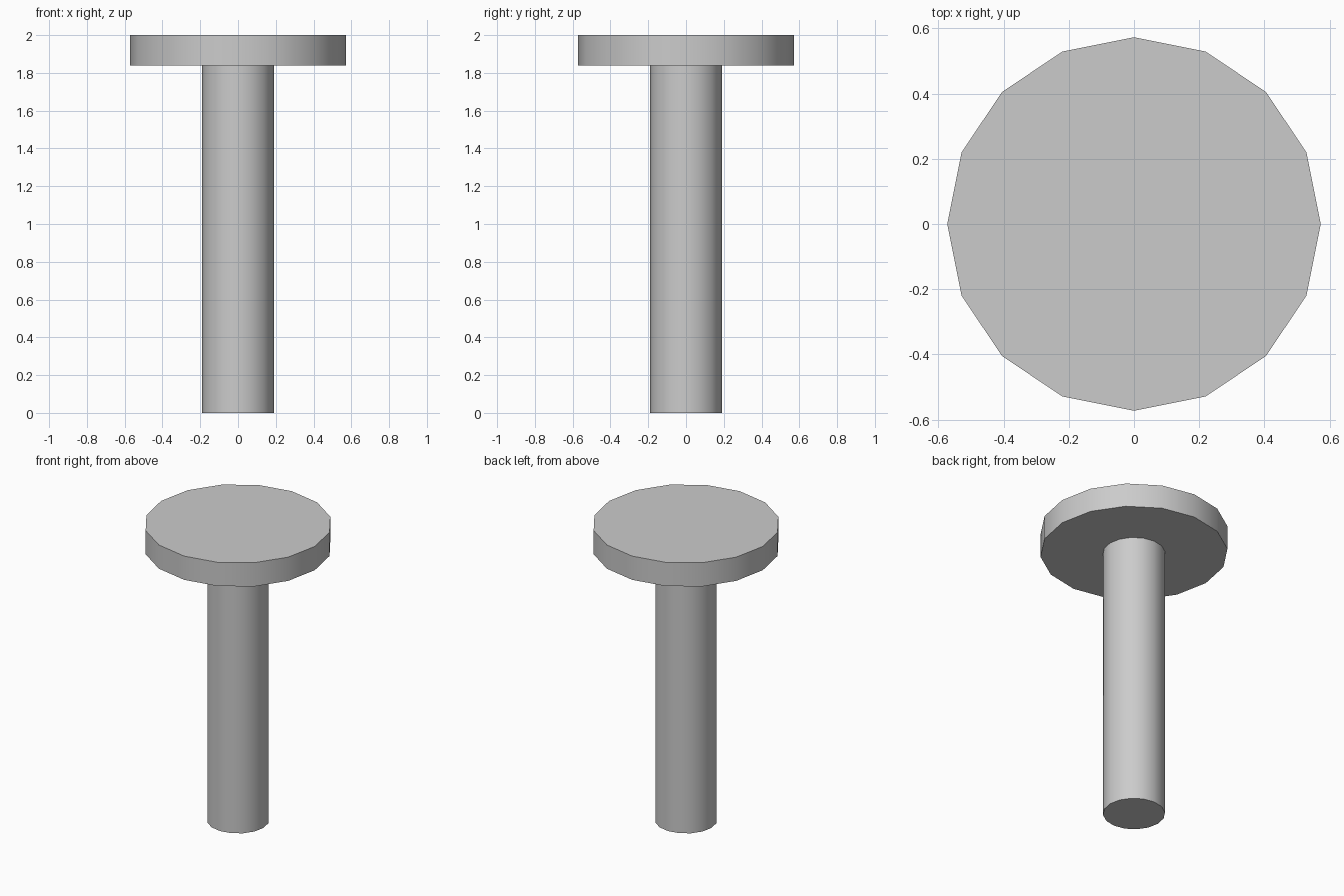
import bpy
import math

cube = bpy.data.objects.get("Cube")
if cube:
    bpy.data.objects.remove(cube, do_unlink=True)

SIDES = 16
HEAD_BASE = 1.84
TOP = 2.0

# Single plain grey finish
grey = bpy.data.materials.new("light_grey")
grey.use_nodes = True
colour = (0.6, 0.6, 0.6, 1.0)
grey.diffuse_color = colour
grey.node_tree.nodes["Principled BSDF"].inputs["Base Color"].default_value = colour


def cylinder(name, radius, bottom, top):
    bpy.ops.mesh.primitive_cylinder_add(
        vertices=SIDES, radius=radius, depth=top - bottom,
        location=(0, 0, (bottom + top) / 2))
    part = bpy.context.object
    part.name = name
    part.data.materials.append(grey)
    bpy.ops.object.shade_smooth_by_angle(angle=math.radians(30))
    return part


# Round shaft standing on the ground
cylinder("shaft", 0.19, 0.0, HEAD_BASE)

# Wide flat head on top
cylinder("head", 0.573, HEAD_BASE, TOP)
